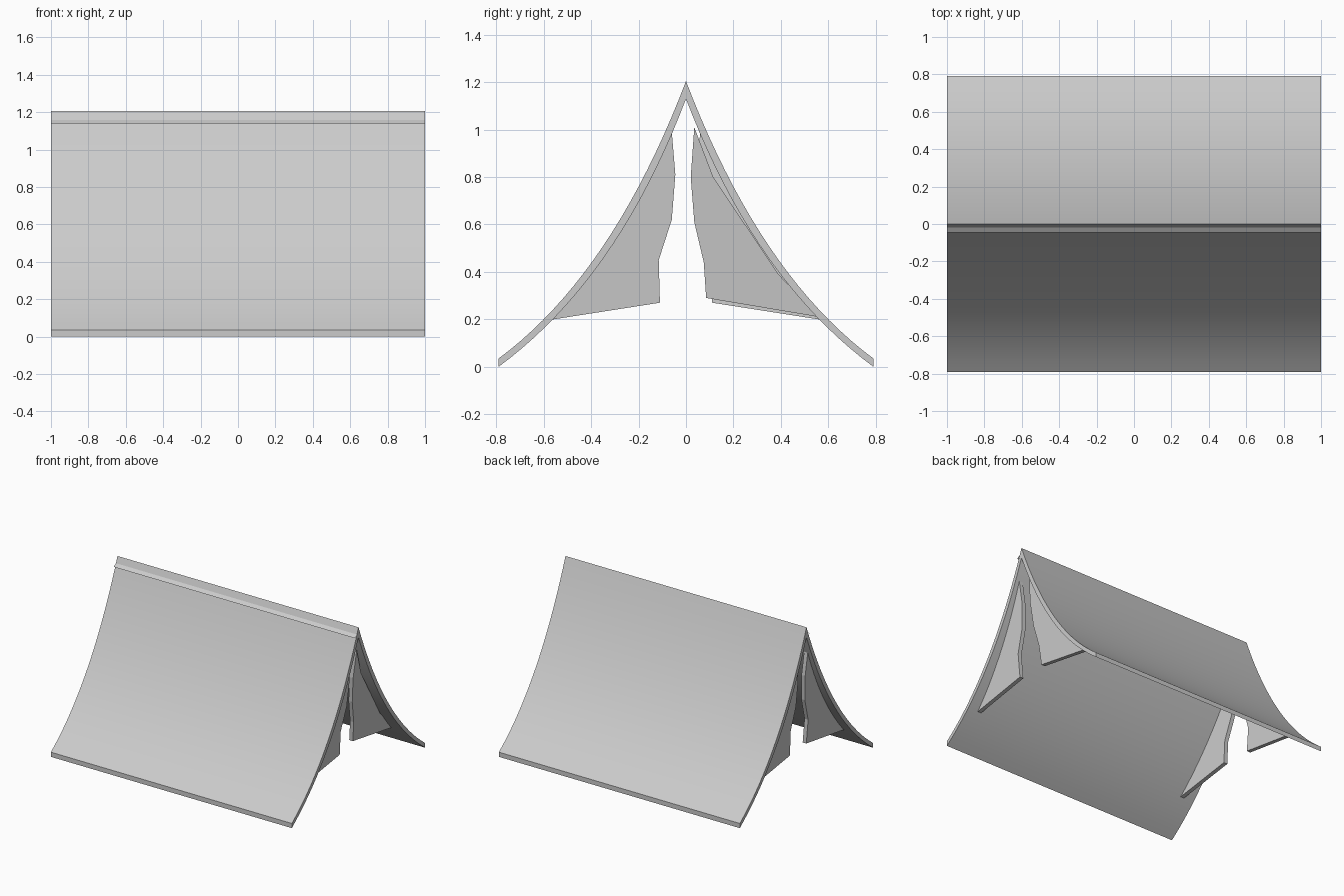
import bpy
import bmesh
import math
from mathutils import Vector

cube = bpy.data.objects.get("Cube")
if cube:
    bpy.data.objects.remove(cube)

canvas = bpy.data.materials.new("grey_canvas")
canvas.use_nodes = True
GREY = (0.6, 0.6, 0.6, 1)
canvas.diffuse_color = GREY
canvas.node_tree.nodes["Principled BSDF"].inputs["Base Color"].default_value = GREY


def finish(name, bm, smooth=False):
    mesh = bpy.data.meshes.new(name)
    bm.to_mesh(mesh)
    bm.free()
    obj = bpy.data.objects.new(name, mesh)
    bpy.context.collection.objects.link(obj)
    mesh.materials.append(canvas)
    if smooth:
        bpy.ops.object.select_all(action="DESELECT")
        obj.select_set(True)
        bpy.context.view_layer.objects.active = obj
        bpy.ops.object.shade_smooth_by_angle(angle=math.radians(25))
    return obj


def extrude(bm, offset):
    """Turn a flat sheet of faces into a closed solid."""
    result = bmesh.ops.extrude_face_region(bm, geom=bm.faces[:], use_keep_orig=True)
    moved = [v for v in result["geom"] if isinstance(v, bmesh.types.BMVert)]
    bmesh.ops.translate(bm, verts=moved, vec=offset)
    bmesh.ops.recalc_face_normals(bm, faces=bm.faces[:])


def curve(top, bend, foot, steps=20):
    """Sagging slope from ridge to hem, as (y, z) points."""
    pts = []
    for i in range(steps + 1):
        t = i / steps
        pts.append(Vector(top) * (1 - t) ** 2 + Vector(bend) * 2 * t * (1 - t) + Vector(foot) * t * t)
    return pts


# Canopy: two sagging slopes joined at the ridge
outer = curve((0, 1.205), (0.31, 0.39), (0.79, 0.035))
inner = curve((0, 1.13), (0.288, 0.37), (0.79, 0))


def both_sides(pts):
    return [(-p.x, p.y) for p in reversed(pts)] + [(p.x, p.y) for p in pts[1:]]


bm = bmesh.new()
rows = [[bm.verts.new((-1, y, z)) for y, z in both_sides(side)] for side in (outer, inner)]
for i in range(len(rows[0]) - 1):
    bm.faces.new((rows[0][i], rows[0][i + 1], rows[1][i + 1], rows[1][i]))
extrude(bm, (2, 0, 0))
finish("canopy", bm, smooth=True)

# Thin lip along the front of the ridge
bm = bmesh.new()
lip = [(-1, -0.015, 1.16), (-1, -0.045, 1.14), (1, -0.045, 1.14), (1, -0.015, 1.16)]
bm.faces.new([bm.verts.new(p) for p in lip])
finish("ridge_lip", bm)

# Door flaps: opening edge from top to bottom, then up along the slope
slope = [(p.x, p.y + 0.012) for p in reversed(inner) if 0.22 < p.y < 0.97]
pinned = [(0.06, 0.99), (0.045, 0.81), (0.06, 0.62), (0.115, 0.45), (0.11, 0.27), (0.59, 0.195)] + slope
loose = [(0.035, 1.01), (0.02, 0.8), (0.035, 0.61), (0.075, 0.44), (0.085, 0.29),
         (0.56, 0.21), (0.39, 0.39), (0.115, 0.8)]


def flap(name, outline, end, side, x_top, x_foot):
    """end and side are the signs of x and y; the flap leans inward at its foot."""
    bm = bmesh.new()
    verts = []
    for y, z in outline:
        x = x_foot + (x_top - x_foot) * (z - 0.25) / 0.75
        verts.append(bm.verts.new((end * x, side * y, z)))
    bm.faces.new(verts)
    extrude(bm, (-end * 0.03, 0, 0))
    finish(name, bm)


flap("front_left_flap", pinned, 1, -1, 0.97, 0.92)
flap("back_left_flap", loose, 1, 1, 0.96, 0.89)
flap("front_right_flap", pinned, -1, -1, 0.97, 0.92)
flap("back_right_flap", pinned, -1, 1, 0.97, 0.94)
